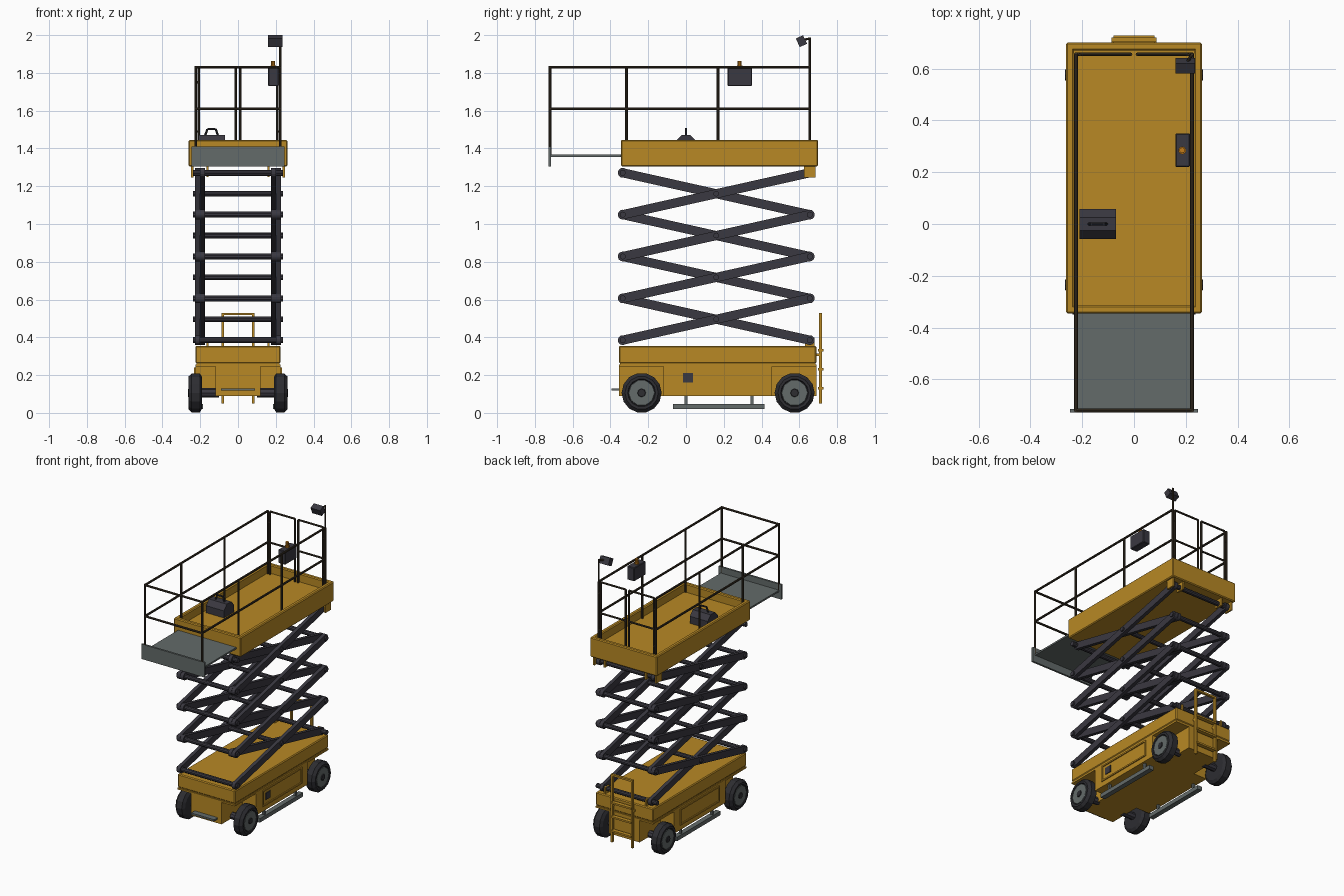
import bpy, bmesh, math
from mathutils import Vector, Matrix

cube = bpy.data.objects.get("Cube")
if cube:
    bpy.data.objects.remove(cube, do_unlink=True)


def material(name, rgb):
    m = bpy.data.materials.new(name)
    m.use_nodes = True
    m.diffuse_color = (*rgb, 1)
    m.node_tree.nodes["Principled BSDF"].inputs["Base Color"].default_value = (*rgb, 1)
    return m


YELLOW = material("machine yellow", (0.48, 0.25, 0.018))
SLATE = material("dark slate", (0.042, 0.04, 0.052))
TYRE = material("tyre black", (0.026, 0.026, 0.031))
GREY = material("steel grey", (0.125, 0.145, 0.142))
RAIL = material("rail brown", (0.04, 0.029, 0.017))
ORANGE = material("beacon orange", (0.55, 0.2, 0.01))


def finish(name, bm, mat):
    bmesh.ops.recalc_face_normals(bm, faces=bm.faces)
    mesh = bpy.data.meshes.new(name)
    bm.to_mesh(mesh)
    bm.free()
    mesh.materials.append(mat)
    ob = bpy.data.objects.new(name, mesh)
    bpy.context.collection.objects.link(ob)
    return ob


def box(name, lo, hi, mat, bevel=0, turn=0):
    """Box between two corners, optionally pitched about x."""
    lo, hi = Vector(lo), Vector(hi)
    bm = bmesh.new()
    bmesh.ops.create_cube(bm, size=1, matrix=Matrix.Diagonal((*(hi - lo), 1)))
    if bevel:
        bmesh.ops.bevel(bm, geom=bm.edges[:], offset=bevel, segments=1, affect='EDGES')
    bm.transform(Matrix.Translation((lo + hi) / 2) @ Matrix.Rotation(turn, 4, 'X'))
    return finish(name, bm, mat)


def rod(name, a, b, r, mat, sides=8):
    """Cylinder between two points."""
    a, b = Vector(a), Vector(b)
    rot = (b - a).to_track_quat('Z', 'Y').to_matrix().to_4x4()
    bm = bmesh.new()
    bmesh.ops.create_cone(bm, cap_ends=True, segments=sides, radius1=r, radius2=r,
                          depth=(b - a).length, matrix=Matrix.Translation((a + b) / 2) @ rot)
    return finish(name, bm, mat)


def prism(name, points, depth, mat):
    """Closed polygon extruded along a vector."""
    bm = bmesh.new()
    face = bm.faces.new([bm.verts.new(p) for p in points])
    ext = bmesh.ops.extrude_face_region(bm, geom=[face], use_keep_orig=True)
    bmesh.ops.translate(bm, vec=depth, verts=[v for v in ext["geom"] if isinstance(v, bmesh.types.BMVert)])
    return finish(name, bm, mat)


def lathe_x(name, profile, mat, sides, x, y, z, side):
    """Profile of (x, radius) pairs spun about a sideways axle."""
    bm = bmesh.new()
    rings = []
    for px, r in profile:
        rings.append([bm.verts.new((side * (x + px), y + r * math.cos(2 * math.pi * i / sides),
                                    z + r * math.sin(2 * math.pi * i / sides))) for i in range(sides)])
    for p, q in zip(rings, rings[1:]):
        for i in range(sides):
            j = (i + 1) % sides
            bm.faces.new((p[i], p[j], q[j], q[i]))
    bm.faces.new(rings[0])
    bm.faces.new(rings[-1])
    return finish(name, bm, mat)


# Chassis with wheel pockets at its four corners
W, FRONT, BACK = 0.225, -0.355, 0.69
half = [(0.12, FRONT), (0.12, -0.12), (W, -0.12), (W, 0.455), (0.12, 0.455), (0.12, BACK)]
plan = half + [(-x, y) for x, y in reversed(half)]
prism("chassis_lower", [(x, y, 0.09) for x, y in plan], (0, 0, 0.16), YELLOW)
box("chassis_seam", (-0.22, FRONT + 0.005, 0.25), (0.22, BACK - 0.005, 0.265), YELLOW)
box("chassis_upper", (-W, FRONT, 0.262), (W, BACK, 0.355), YELLOW, 0.006)
box("chassis_skirt", (-W, FRONT, 0.245), (W, BACK, 0.256), YELLOW)

# Wheels, side frames and guards
for side, label in ((1, "left"), (-1, "right")):
    for y, end in ((-0.235, "front"), (0.575, "rear")):
        name = f"{end}_{label}"
        lathe_x(f"{name}_tyre", [(0, 0.085), (0.012, 0.106), (0.055, 0.106), (0.073, 0.088), (0.073, 0.074),
                                 (0.066, 0.07)], TYRE, 14, 0.19, y, 0.106, side)
        lathe_x(f"{name}_wheel_disc", [(0, 0.071), (0.01, 0.068)], GREY, 10, 0.251, y, 0.106, side)
        lathe_x(f"{name}_hub", [(0, 0.024), (0.008, 0.02)], TYRE, 8, 0.258, y, 0.106, side)
        rod(f"{name}_axle", (side * 0.1, y, 0.106), (side * 0.2, y, 0.106), 0.025, SLATE)

    def side_box(name, y0, z0, y1, z1, x0, x1, mat):
        xs = sorted((side * x0, side * x1))
        return box(f"{label}_{name}", (xs[0], y0, z0), (xs[1], y1, z1), mat)

    side_box("panel_sill", -0.05, 0.125, 0.39, 0.135, W, 0.232, YELLOW)
    side_box("panel_head", -0.05, 0.23, 0.39, 0.24, W, 0.232, YELLOW)
    side_box("panel_front_edge", -0.05, 0.135, -0.04, 0.23, W, 0.232, YELLOW)
    side_box("panel_rear_edge", 0.38, 0.135, 0.39, 0.23, W, 0.232, YELLOW)
    if side == 1:
        side_box("panel_vent", -0.015, 0.162, 0.037, 0.21, W, 0.23, SLATE)
    side_box("guard", -0.07, 0.02, 0.415, 0.048, 0.185, 0.22, GREY)
    for y in (0.0, 0.35):
        side_box("guard_hanger", y - 0.008, 0.045, y + 0.008, 0.095, 0.195, 0.21, GREY)

    # Scissor end brackets
    side_box("upper_bracket", 0.625, 1.245, 0.685, 1.31, 0.236, 0.248, YELLOW)
    side_box("inner_upper_bracket", 0.625, 1.25, 0.685, 1.31, 0.155, 0.167, YELLOW)
    side_box("lower_bracket", 0.63, 0.35, 0.68, 0.4, 0.155, 0.167, YELLOW)

# Front step
box("front_step", (-0.09, -0.395, 0.118), (0.09, FRONT, 0.13), GREY)

# Rear ladder
for x in (-0.08, 0.08):
    box("ladder_stile", (x - 0.007, 0.703, 0.05), (x + 0.007, 0.72, 0.53), YELLOW)
    box("ladder_mount", (x - 0.006, 0.685, 0.3), (x + 0.006, 0.705, 0.315), YELLOW)
box("ladder_top", (-0.085, 0.703, 0.517), (0.085, 0.72, 0.53), YELLOW)
for z in (0.125, 0.225, 0.325):
    box("ladder_rung", (-0.08, 0.7, z), (0.08, 0.728, z + 0.012), YELLOW)

# Scissor stack
Y0, Y1, Z0, STEP, LEVELS = -0.335, 0.655, 0.385, 0.2215, 4
mid = (Y0 + Y1) / 2


def arm(name, x, z_start, z_end):
    a, b = Vector((0, Y0, z_start)), Vector((0, Y1, z_end))
    n = Vector((0, -(b - a).z, (b - a).y)).normalized() * 0.024
    pts = [p + Vector((x - 0.0125, 0, 0)) for p in (a - n, b - n, b + n, a + n)]
    prism(name, pts, (0.025, 0, 0), SLATE)
    for p in (a, b):
        rod(name + "_end", p + Vector((x - 0.0125, 0, 0)), p + Vector((x + 0.0125, 0, 0)), 0.026, SLATE, 14)


for level in range(LEVELS):
    z = Z0 + STEP * level
    for side in (1, -1):
        arm("outer_scissor_arm", side * 0.215, z, z + STEP)
        arm("inner_scissor_arm", side * 0.188, z + STEP, z)
    rod("centre_cross_tube", (-0.238, mid, z + STEP / 2), (0.238, mid, z + STEP / 2), 0.015, SLATE, 10)
for level in range(LEVELS + 1):
    z = Z0 + STEP * level
    for y in (Y0, Y1):
        rod("end_cross_tube", (-0.238, y, z), (0.238, y, z), 0.016, SLATE, 10)

# Platform tray
PX, PF, PB, PZ, PT = 0.262, -0.345, 0.7, 1.305, 1.445
box("platform_floor", (-PX + 0.01, PF + 0.01, PZ), (PX - 0.01, PB - 0.01, 1.385), YELLOW)
for side in (1, -1):
    xs = sorted((side * PX, side * (PX - 0.03)))
    box("platform_side_wall", (xs[0], PF, PZ), (xs[1], PB, PT), YELLOW, 0.006)
for name, y in (("front", PF), ("rear", PB - 0.03)):
    box(f"platform_{name}_wall", (-PX, y, PZ), (PX, y + 0.03, PT), YELLOW, 0.006)

# Sliding deck extension
EY = -0.72
box("extension_deck", (-0.228, EY, 1.355), (0.228, PF + 0.01, 1.367), GREY)
box("extension_kick_plate", (-0.247, EY - 0.008, 1.305), (0.247, EY + 0.006, 1.41), GREY)

# Guard rails
RX, RB, R = 0.224, 0.655, 0.0075
LOW, MIDR, TOP = 1.38, 1.61, 1.83
for x in (-RX, RX):
    rod("extension_post", (x, EY, 1.36), (x, EY, TOP + 0.006), R, RAIL)
    for y in (-0.315, 0.17, RB):
        rod("rail_post", (x, y, LOW), (x, y, TOP), R, RAIL)
    for z in (MIDR, TOP):
        rod("side_rail", (x, EY, z), (x, RB, z), R, RAIL)
for z in (MIDR, TOP):
    rod("front_rail", (-RX, EY, z), (RX, EY, z), R, RAIL)
    for side in (1, -1):
        rod("gate_rail", (side * 0.013, RB, z), (side * 0.207, RB, z), R * 0.9, RAIL)
for x in (-0.207, -0.013, 0.013, 0.207):
    rod("gate_post", (x, RB, LOW), (x, RB, TOP), R * 0.9, RAIL)
for side in (1, -1):
    for z in (1.49, 1.75):
        rod("gate_hinge", (side * 0.205, RB, z), (side * RX, RB, z), R * 0.8, RAIL)

# Control box with beacon
box("control_box", (0.16, 0.22, 1.73), (0.216, 0.35, 1.826), SLATE, 0.004)
rod("beacon_base", (0.186, 0.284, 1.825), (0.186, 0.284, 1.838), 0.015, ORANGE, 10)
rod("beacon_lamp", (0.186, 0.284, 1.838), (0.186, 0.284, 1.862), 0.011, ORANGE, 10)

# Toolbox with carrying handle
outline = [(-0.057, 1.385), (0.057, 1.385), (0.057, 1.435), (0.025, 1.47), (-0.025, 1.47), (-0.057, 1.435)]
prism("toolbox", [(-0.21, y, z) for y, z in outline], (0.14, 0, 0), SLATE)
grip = [(-0.175, 0, 1.465), (-0.162, 0, 1.503), (-0.118, 0, 1.503), (-0.105, 0, 1.465)]
for a, b in zip(grip, grip[1:]):
    rod("toolbox_handle", a, b, 0.006, TYRE)

# Work light on its mast
rod("light_mast", (RX, RB, TOP), (RX, RB, 1.988), 0.006, RAIL)
rod("light_arm", (RX, RB, 1.982), (0.2, 0.615, 1.974), 0.006, RAIL)
box("work_light", (0.16, 0.59, 1.943), (0.235, 0.632, 1.993), SLATE, 0, math.radians(25))
